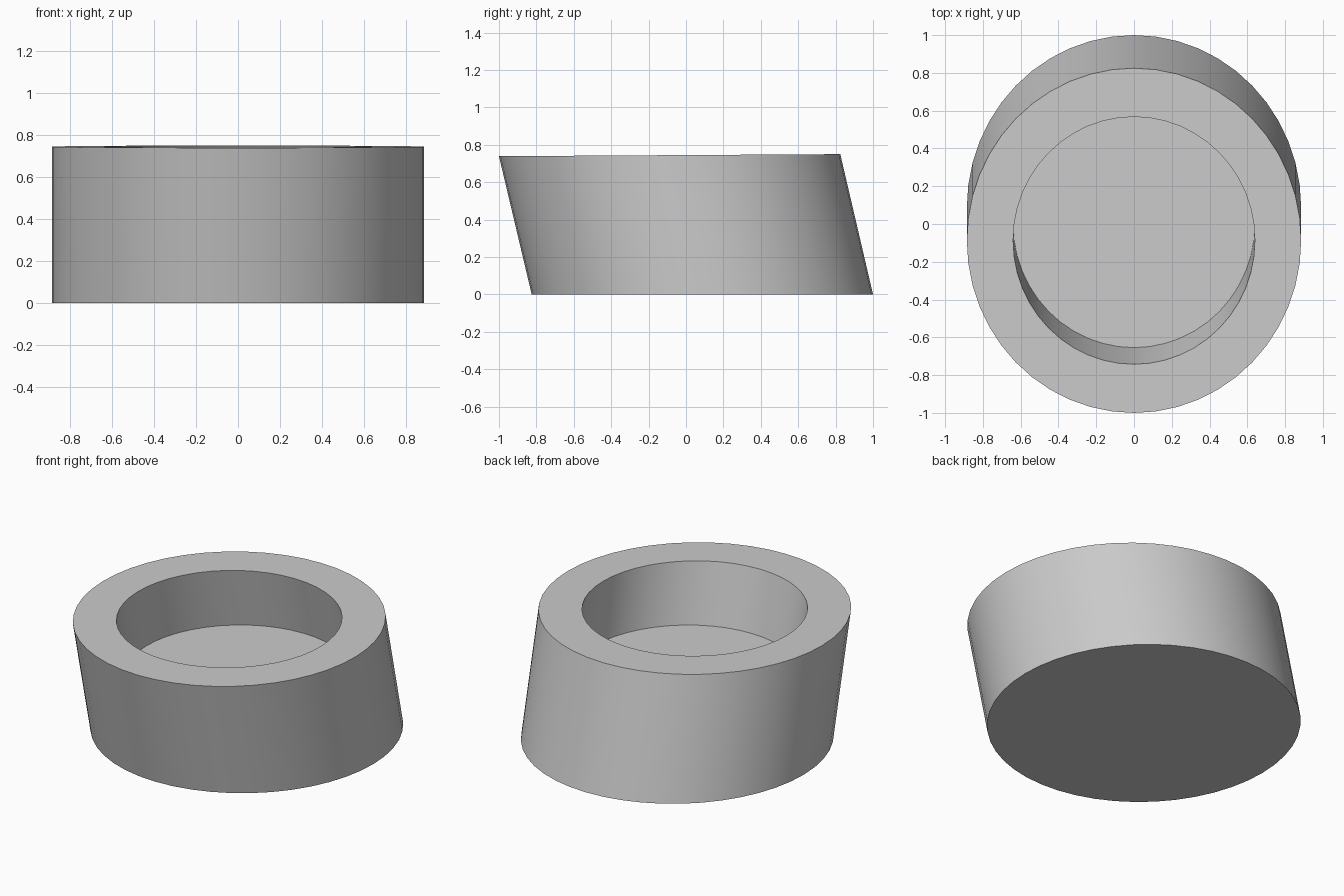
import bpy, bmesh
from math import sin, cos, tau

cube = bpy.data.objects.get("Cube")
if cube:
    bpy.data.objects.remove(cube, do_unlink=True)

SEGMENTS = 48
HEIGHT = 0.745
LEAN = 0.175          # forward shift of the top relative to the base

grey = bpy.data.materials.new("plain_grey")
grey.use_nodes = True
colour = (0.6, 0.6, 0.6, 1)
grey.diffuse_color = colour
grey.node_tree.nodes["Principled BSDF"].inputs["Base Color"].default_value = colour


def ring(bm, rx, ry, z):
    """Elliptical ring, shifted along y by the lean at its height."""
    shift = LEAN * (0.5 - z / HEIGHT)
    verts = []
    for i in range(SEGMENTS):
        a = tau * i / SEGMENTS
        y = ry * sin(a) + shift
        # the upper rim rises very slightly towards the back
        rise = 0.006 * y if z == HEIGHT else 0
        verts.append(bm.verts.new((rx * cos(a), y, z + rise)))
    return verts


# Leaning cup: outer wall, flat rim, inner wall and recess floor
bm = bmesh.new()
rings = [ring(bm, *r) for r in (
    (0.885, 0.9125, 0),
    (0.885, 0.9125, HEIGHT),
    (0.64, 0.655, HEIGHT),
    (0.64, 0.655, 0.37),
)]
for low, high in zip(rings, rings[1:]):
    for i in range(SEGMENTS):
        j = (i + 1) % SEGMENTS
        bm.faces.new((low[i], low[j], high[j], high[i]))

# Underside and recess floor
bm.faces.new(rings[0][::-1])
bm.faces.new(rings[-1])
bmesh.ops.recalc_face_normals(bm, faces=bm.faces)

mesh = bpy.data.meshes.new("leaning_cup")
bm.to_mesh(mesh)
bm.free()
mesh.materials.append(grey)
cup = bpy.data.objects.new("leaning_cup", mesh)
bpy.context.collection.objects.link(cup)

bpy.ops.object.select_all(action='DESELECT')
cup.select_set(True)
bpy.context.view_layer.objects.active = cup
bpy.ops.object.shade_smooth_by_angle(angle=0.6)
